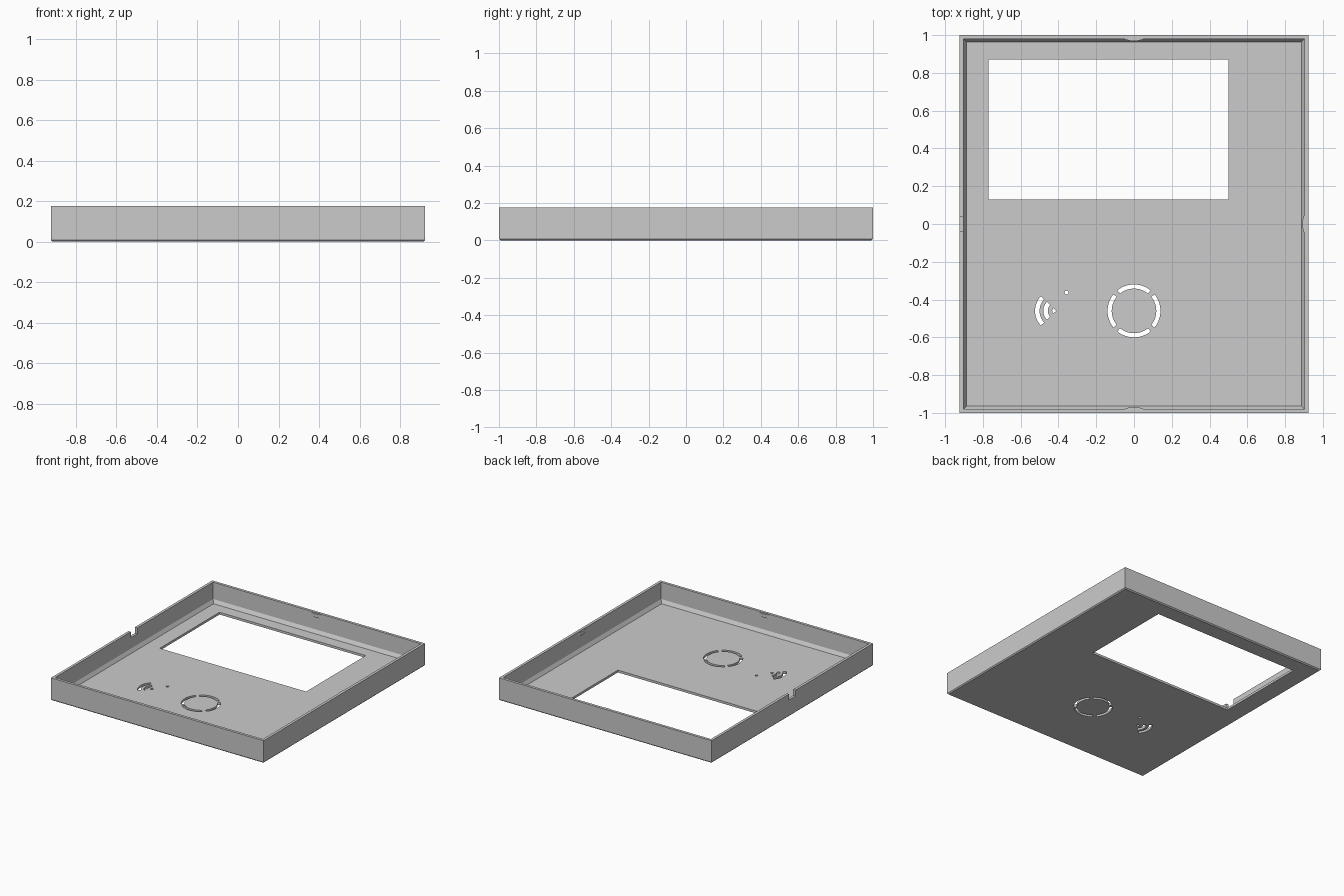
import bpy, bmesh
from math import sin, cos, radians, pi

cube = bpy.data.objects.get("Cube")
if cube:
    bpy.data.objects.remove(cube, do_unlink=True)

HX, HY, TOP = 0.923, 1.0, 0.177   # half width, half depth, height
WALL = 0.021                      # wall thickness
FLOOR = 0.018                     # floor thickness

grey = bpy.data.materials.new("plain grey")
grey.use_nodes = True
colour = (0.6, 0.6, 0.6, 1)
grey.diffuse_color = colour
grey.node_tree.nodes["Principled BSDF"].inputs["Base Color"].default_value = colour


def make_object(name, bm):
    bmesh.ops.recalc_face_normals(bm, faces=bm.faces)
    mesh = bpy.data.meshes.new(name)
    bm.to_mesh(mesh)
    bm.free()
    mesh.materials.append(grey)
    obj = bpy.data.objects.new(name, mesh)
    bpy.context.collection.objects.link(obj)
    return obj


def rectangle(x0, x1, y0, y1):
    return [(x0, y0), (x1, y0), (x1, y1), (x0, y1)]


def loft(bm, rings):
    """Closed solid through a list of (outline, z) rings."""
    loops = [[bm.verts.new((x, y, z)) for x, y in pts] for pts, z in rings]
    for a, b in zip(loops, loops[1:]):
        for i in range(len(a)):
            j = (i + 1) % len(a)
            bm.faces.new((a[i], a[j], b[j], b[i]))
    bm.faces.new(loops[0])
    bm.faces.new(loops[-1])


def prism(bm, pts, z0, z1):
    loft(bm, [(pts, z0), (pts, z1)])


def arc(cx, cy, r, start, end, n=16):
    angles = [radians(start + (end - start) * i / n) for i in range(n + 1)]
    return [(cx + r * cos(a), cy + r * sin(a)) for a in angles]


def arc_slot(cx, cy, r0, r1, mid, half):
    return arc(cx, cy, r1, mid - half, mid + half) + arc(cx, cy, r0, mid + half, mid - half)


# Open tray: chamfered bottom edge, thin walls, sloped foot inside
def inset(d):
    return rectangle(d - HX, HX - d, d - HY, HY - d)


bm = bmesh.new()
loft(bm, [(inset(0.008), 0), (inset(0), 0.008), (inset(0), TOP),
          (inset(WALL), TOP), (inset(WALL), 0.045), (inset(0.037), FLOOR)])
tray = make_object("tray_cover", bm)

# Openings through the floor
bm = bmesh.new()
outlines = [rectangle(-0.77, 0.5, 0.13, 0.87)]                                   # screen window
outlines += [arc_slot(0, -0.46, 0.118, 0.14, q * 90, 39) for q in range(4)]      # button ring
outlines += [arc_slot(-0.41, -0.46, r, r + 0.024, 180, 43) for r in (0.046, 0.09)]  # signal arcs
outlines.append([(-0.412, -0.46)] + arc(-0.412, -0.46, 0.021, 137, 223, 6))      # signal dot
outlines.append(arc(-0.357, -0.363, 0.01, 0, 345, 23))                           # pin hole
for outline in outlines:
    prism(bm, outline, -0.05, 0.1)
# Notch in the rim of the right wall
prism(bm, rectangle(-1, -0.89, -0.04, 0.04), 0.13, 0.25)
cutter = make_object("opening_cutter", bm)
cutter.hide_render = True

cut = tray.modifiers.new("openings", "BOOLEAN")
cut.operation = "DIFFERENCE"
cut.solver = "EXACT"
cut.object = cutter
bpy.context.view_layer.objects.active = tray
tray.select_set(True)
bpy.ops.object.modifier_apply(modifier=cut.name)
bpy.data.objects.remove(cutter, do_unlink=True)

# Rounded snap bumps near the rim, on three walls
for name, distance, turn in (("back_snap", HY, 0), ("front_snap", HY, pi), ("left_snap", HX, -pi / 2)):
    bm = bmesh.new()
    wall = distance - WALL
    curve = [(0.05 * t / 6, wall - 0.011 * (1 - (t / 6) ** 2)) for t in range(-6, 7)]
    prism(bm, curve + [(0.05, wall + 0.008), (-0.05, wall + 0.008)], 0.145, TOP - 0.004)
    snap = make_object(name, bm)
    snap.rotation_euler.z = turn
